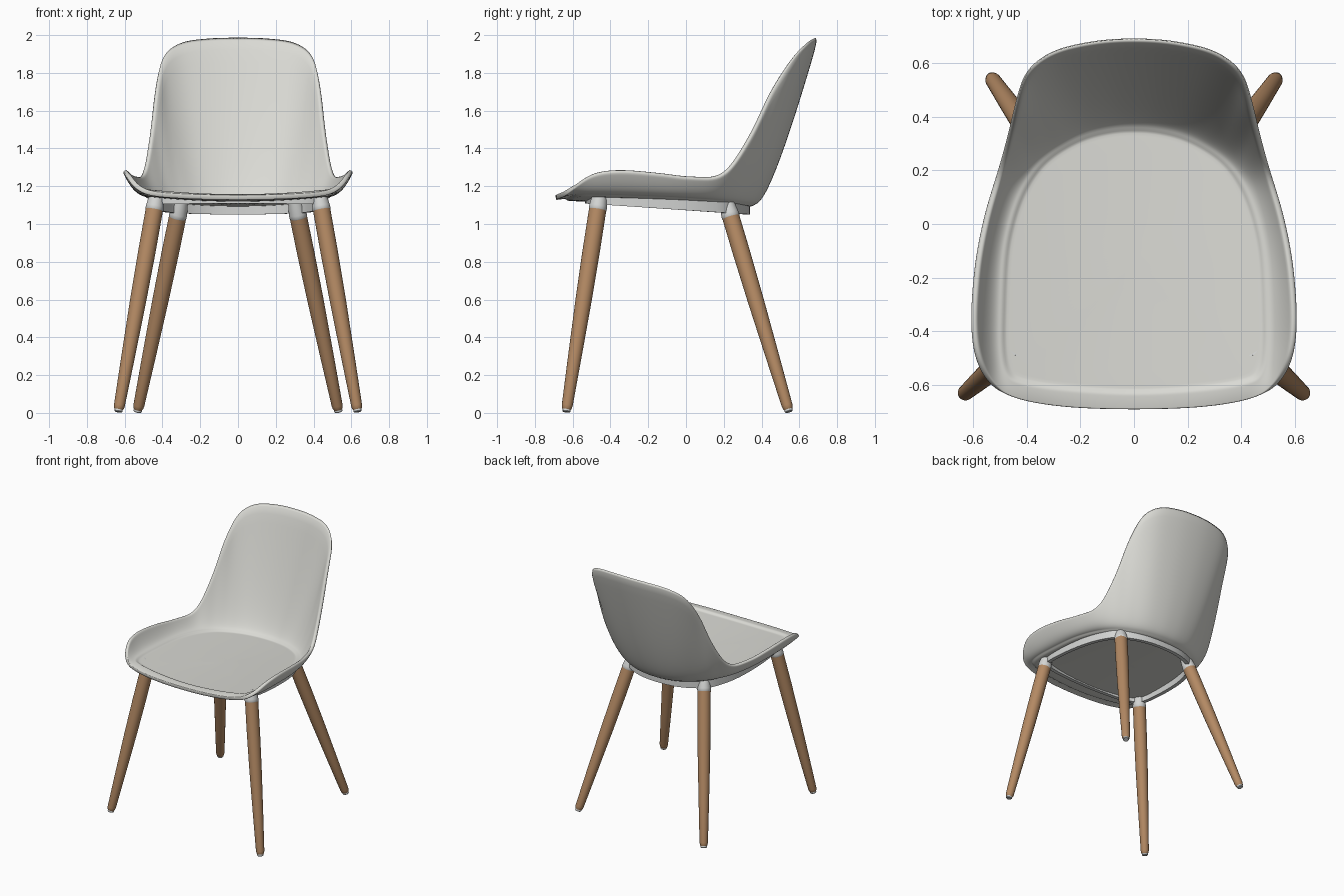
import bpy, bmesh, math
from mathutils import Vector

cube = bpy.data.objects.get("Cube")
if cube:
    bpy.data.objects.remove(cube, do_unlink=True)


def material(name, rgb):
    m = bpy.data.materials.new(name)
    m.use_nodes = True
    m.diffuse_color = (*rgb, 1)
    m.node_tree.nodes["Principled BSDF"].inputs["Base Color"].default_value = (*rgb, 1)
    return m


SHELL = material("warm white plastic", (0.70, 0.70, 0.66))
FRAME = material("light grey plastic", (0.66, 0.67, 0.66))
WOOD = material("oak wood", (0.45, 0.25, 0.125))


def finish(name, bm, mat, angle=40):
    """Turn a bmesh into a smooth shaded object."""
    bmesh.ops.recalc_face_normals(bm, faces=bm.faces)
    mesh = bpy.data.meshes.new(name)
    bm.to_mesh(mesh)
    bm.free()
    mesh.materials.append(mat)
    ob = bpy.data.objects.new(name, mesh)
    bpy.context.collection.objects.link(ob)
    bpy.ops.object.select_all(action='DESELECT')
    ob.select_set(True)
    bpy.context.view_layer.objects.active = ob
    bpy.ops.object.shade_smooth_by_angle(angle=math.radians(angle))
    return ob


def mirrored(half):
    """Close a half outline, which starts and ends on x = 0."""
    half = [Vector(p) for p in half]
    return half + [Vector((-p[0], *p[1:])) for p in reversed(half[1:-1])]


def smooth_loop(pts, steps):
    """Closed Catmull-Rom curve through the points."""
    out, n = [], len(pts)
    for i in range(n):
        a, b, c, d = (pts[(i + k) % n] for k in (-1, 0, 1, 2))
        for s in range(steps):
            t = s / steps
            out.append(0.5 * (2 * b + (c - a) * t + (2 * a - 5 * b + 4 * c - d) * t * t
                              + (3 * b - a - 3 * c + d) * t ** 3))
    return out


def bridge(bm, ring_a, ring_b):
    n = len(ring_a)
    for i in range(n):
        j = (i + 1) % n
        bm.faces.new((ring_a[i], ring_a[j], ring_b[j], ring_b[i]))


def floor_z(x, y):
    return 1.145 - 0.03 * (y + 0.64) + 0.03 * (x / 0.5) ** 2


# Seat shell: rim outline and seat pad outline, front centre to back centre
rim_half = [(0, -.69, 1.14), (.26, -.68, 1.145), (.45, -.645, 1.16), (.535, -.59, 1.2),
            (.585, -.49, 1.265), (.6, -.35, 1.285), (.585, -.15, 1.27), (.55, .03, 1.25),
            (.5, .2, 1.27), (.463, .34, 1.47), (.435, .46, 1.72), (.395, .57, 1.89),
            (.3, .643, 1.965), (.15, .68, 1.988), (0, .69, 1.992)]
pad_half = [(0, -.635), (.26, -.62), (.42, -.595), (.475, -.56), (.495, -.47), (.495, -.32),
            (.485, -.12), (.46, .01), (.425, .11), (.38, .19), (.325, .25), (.25, .3),
            (.17, .335), (.08, .355), (0, .36)]
rim = smooth_loop(mirrored(rim_half), 4)
pad = smooth_loop(mirrored(pad_half), 4)
middle = Vector((0, -0.15))

bm = bmesh.new()
rings = []
for s in (0.3, 0.6, 0.85, 0.95, 0.975):
    ring = []
    for p in pad:
        q = middle + (p - middle) * s
        ring.append(bm.verts.new((q.x, q.y, floor_z(q.x, q.y) - 0.01)))
    rings.append(ring)
for k in range(13):
    t = k / 12
    ring = []
    for p, r in zip(pad, rim):
        z = floor_z(p.x, p.y)
        pull = 0.5 - 0.27 * min(1, max(0, (r.z - 1.27) / 0.6))
        start = Vector((p.x, p.y, z))
        bend = start.lerp(Vector((r.x, r.y, z)), pull)
        ring.append(bm.verts.new(start * (1 - t) ** 2 + bend * 2 * t * (1 - t) + r * t * t))
    rings.append(ring)
for a, b in zip(rings, rings[1:]):
    bridge(bm, a, b)
hub = bm.verts.new((0, middle.y, floor_z(0, middle.y) - 0.01))
for i, v in enumerate(rings[0]):
    bm.faces.new((hub, v, rings[0][(i + 1) % len(pad)]))
shell = finish("seat_shell", bm, SHELL, 80)
solid = shell.modifiers.new("thickness", 'SOLIDIFY')
solid.thickness = 0.026
solid.offset = 0
sub = shell.modifiers.new("rounding", 'SUBSURF')
sub.levels = sub.render_levels = 1

# Under-seat frame: a bowed ring of rectangular section
frame_half = [(0, -.52), (.3, -.5), (.425, -.45), (.45, -.3), (.435, -.05),
              (.39, .12), (.32, .23), (.17, .305), (0, .325)]
path = smooth_loop(mirrored(frame_half), 6)
bm = bmesh.new()
sections = []
for i, p in enumerate(path):
    along = (path[(i + 1) % len(path)] - path[i - 1]).normalized()
    side = Vector((along.y, -along.x)) * 0.014
    low, top = 1.1 - 0.068 * (p.y + 0.4), floor_z(p.x, p.y) - 0.012
    sections.append([bm.verts.new((q.x, q.y, z)) for q, z in
                     ((p + side, low), (p + side, top), (p - side, top), (p - side, low))])
for i, section in enumerate(sections):
    bridge(bm, sections[i - 1], section)
finish("under_frame", bm, FRAME)


def turned(name, a, b, profile, mat, sides=28):
    """Round part along the line a-b; profile holds (height, radius) pairs."""
    bm = bmesh.new()
    turn = (b - a).to_track_quat('Z', 'Y')
    rings = []
    for z, r in profile:
        centre = a.lerp(b, (z - a.z) / (b.z - a.z))
        rings.append([bm.verts.new(centre + turn @ Vector((r * math.cos(w), r * math.sin(w), 0)))
                      for w in (math.tau * i / sides for i in range(sides))])
    for lower, upper in zip(rings, rings[1:]):
        bridge(bm, lower, upper)
    bm.faces.new(rings[0])
    bm.faces.new(rings[-1])
    finish(name, bm, mat)


# Legs, sockets and foot glides, one of each per corner
corners = {"front": (Vector((.635, -.635, 0)), Vector((.443, -.468, 1.075))),
           "rear": (Vector((.533, .547, 0)), Vector((.32, .238, 1.035)))}
for end, (foot, head) in corners.items():
    for side, sign in (("left", 1), ("right", -1)):
        a, b = (Vector((p.x * sign, p.y, p.z)) for p in (foot, head))
        h = b.z
        turned(f"{end}_{side}_leg", a, b, [(.018, .022), (.024, .026), (.04, .029), (.3, .036),
                                           (.6, .043), (.85, .046), (h, .046)], WOOD)
        turned(f"{end}_{side}_socket", a, b, [(h - .002, .045), (h + .002, .048), (h + .02, .047),
                                              (h + .06, .042), (h + .085, .038)], FRAME)
        turned(f"{end}_{side}_glide", a, b, [(.005, .018), (.009, .022), (.022, .022)], FRAME)
